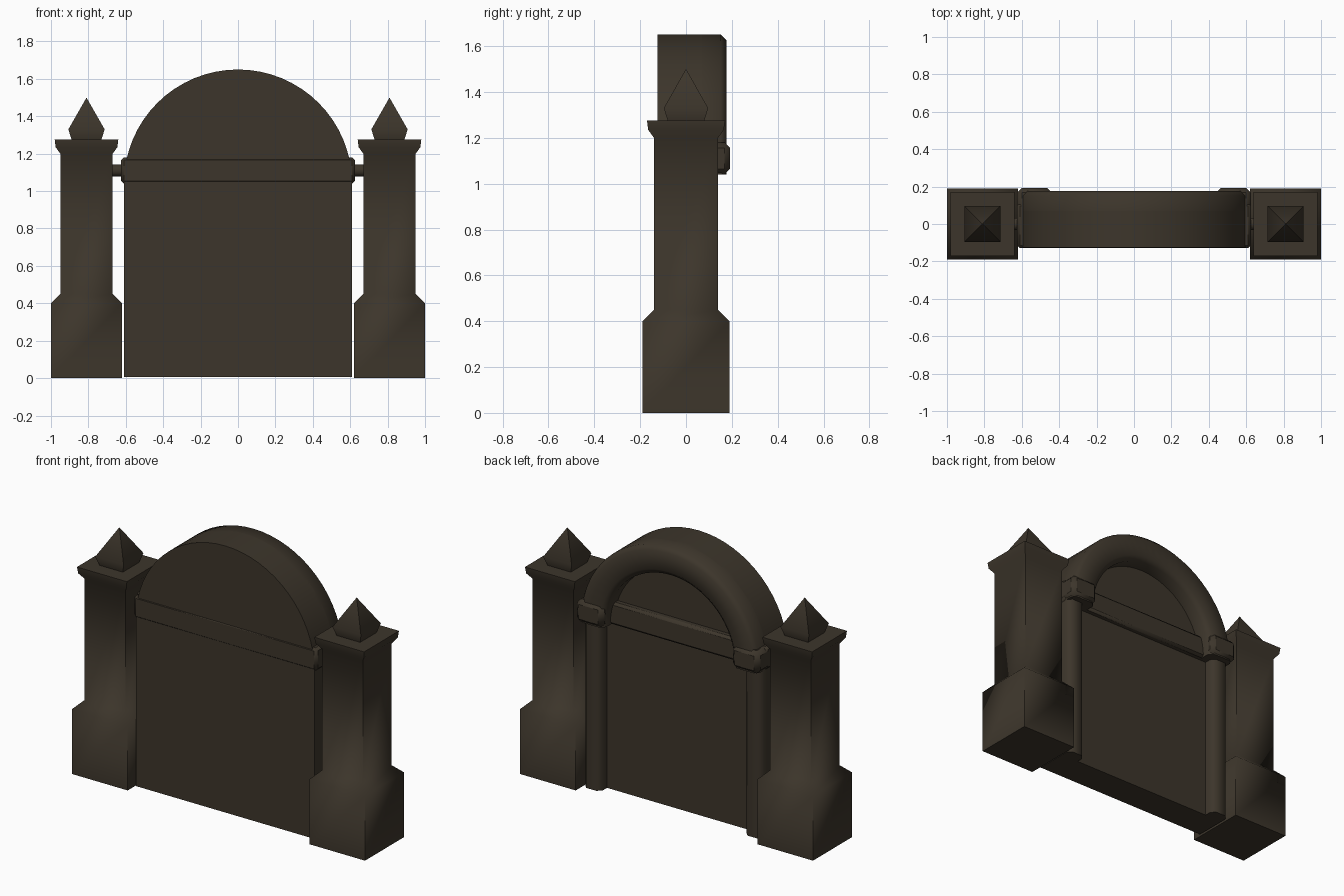
import bpy, bmesh, math

if "Cube" in bpy.data.objects:
    bpy.data.objects.remove(bpy.data.objects["Cube"])

stone = bpy.data.materials.new("dark_brown_stone")
stone.diffuse_color = (0.046, 0.036, 0.024, 1)
stone.use_nodes = True
stone.node_tree.nodes["Principled BSDF"].inputs["Base Color"].default_value = stone.diffuse_color


def loft(name, rings, angle=None, closed=False):
    """Skin equal-length rings of points; cap the ends unless closed."""
    bm = bmesh.new()
    vs = [[bm.verts.new(p) for p in r] for r in rings]
    n = len(rings[0])
    for a, b in zip(vs, vs[1:]):
        for i in range(n):
            j = (i + 1) % n
            bm.faces.new((a[i], a[j], b[j], b[i]))
    bm.faces.new(vs[0])
    bm.faces.new(vs[-1])
    bmesh.ops.remove_doubles(bm, verts=bm.verts, dist=0.0005)
    bmesh.ops.recalc_face_normals(bm, faces=bm.faces)
    me = bpy.data.meshes.new(name)
    bm.to_mesh(me)
    bm.free()
    me.materials.append(stone)
    ob = bpy.data.objects.new(name, me)
    bpy.context.collection.objects.link(ob)
    bpy.context.view_layer.objects.active = ob
    ob.select_set(True)
    if angle is None:
        bpy.ops.object.shade_smooth()
    else:
        bpy.ops.object.shade_smooth_by_angle(angle=math.radians(angle))
    ob.select_set(False)
    return ob


def block(name, x0, x1, y0, y1, z0, z1, c):
    """Box with edges chamfered by c."""
    def rect(x, i):
        return [(x, y0 + i, z0 + i), (x, y1 - i, z0 + i),
                (x, y1 - i, z1 - i), (x, y0 + i, z1 - i)]
    ob = loft(name, [rect(x0, 0), rect(x1, 0)], 30)
    if c:
        m = ob.modifiers.new("chamfer", 'BEVEL')
        m.width, m.segments = c, 1
    return ob


# square pillars: (half width, height)
PILLAR = [(.19, 0), (.19, .40), (.14, .45), (.14, 1.20), (.165, 1.235), (.17, 1.275)]
FINIAL = [(.078, 1.27), (.097, 1.33), (0, 1.50)]


def square(cx, h, z):
    return [(cx - h, -h, z), (cx + h, -h, z), (cx + h, h, z), (cx - h, h, z)]


CZ, R, N = 1.04, 0.61, 32
for s, side in ((-1, "left"), (1, "right")):
    loft("pillar_" + side, [square(.81 * s, h, z) for h, z in PILLAR], 60)
    loft("finial_" + side, [square(.81 * s, h, z) for h, z in FINIAL], 60)
    # half-column framing the recessed back panel
    col = [(.49, .05), (.49, .11), (.515, .137), (.585, .137), (.61, .11), (.61, .05)]
    loft("column_" + side, [[(s * x, y, z) for x, y in col] for z in (.005, 1.06)], 60)
    # capital between column and arch
    block("capital_" + side, *sorted((s * .44, s * .625)), 0, .193, 1.04, 1.18, .025)
    # pin joining slab and pillar
    pin = [(math.radians(45 * k + 22.5)) for k in range(8)]
    loft("pin_" + side, [[(s * x, .035 * math.cos(a), 1.11 + .035 * math.sin(a))
                          for a in pin] for x in (.60, .69)], 50)

# slab with rounded top
arc = [(R * math.cos(math.pi * k / N), CZ + R * math.sin(math.pi * k / N)) for k in range(N + 1)]
outline = [(-R, .005), (R, .005)] + arc
loft("slab", [[(x, y, z) for x, z in outline] for y in (-.125, .07)], 40)

# cross beam at the spring of the arch
block("beam", -.625, .625, -.129, .11, 1.04, 1.18, .015)

# raised arch moulding on the back
PROFILE = [(.61, .05), (.61, .152), (.585, .177), (.47, .177), (.44, .15), (.44, .05)]
loft("arch", [[(r * math.cos(math.pi * k / N), y, CZ + r * math.sin(math.pi * k / N))
               for r, y in PROFILE] for k in range(N + 1)], 60)
